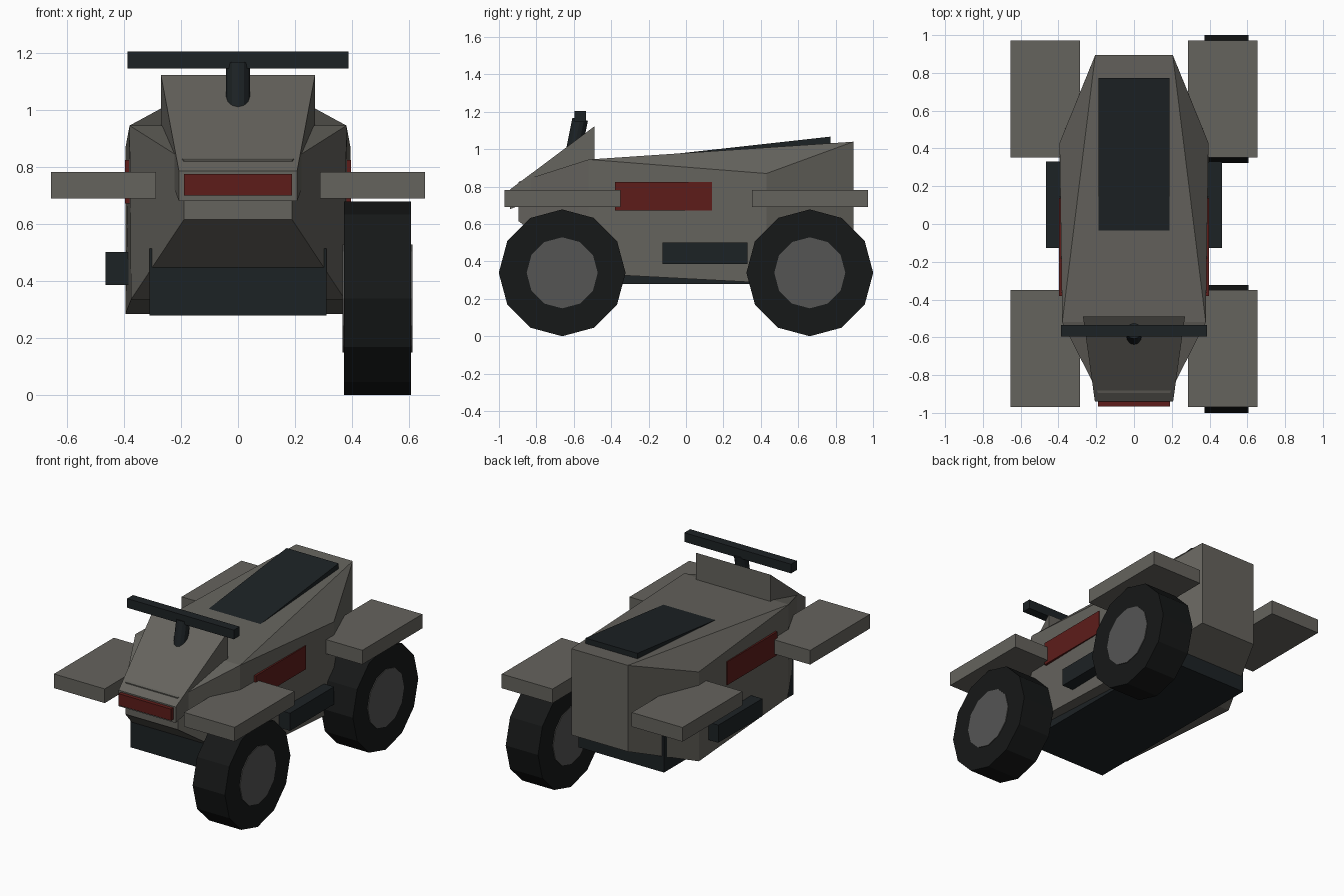
import bpy, bmesh, math
from mathutils import Matrix, Vector

if "Cube" in bpy.data.objects:
    bpy.data.objects.remove(bpy.data.objects["Cube"])


def mat(name, rgb):
    m = bpy.data.materials.new(name)
    m.diffuse_color = (*rgb, 1)
    m.use_nodes = True
    m.node_tree.nodes["Principled BSDF"].inputs["Base Color"].default_value = m.diffuse_color
    return m


PAINT = mat("warm_grey", (0.13, 0.125, 0.11))
DARK = mat("dark", (0.012, 0.016, 0.018))
TYRE = mat("rubber", (0.008, 0.009, 0.009))
HUB = mat("hub_grey", (0.09, 0.09, 0.088))
RED = mat("red", (0.11, 0.012, 0.01))


def finish(name, bm, material):
    bmesh.ops.recalc_face_normals(bm, faces=bm.faces)
    me = bpy.data.meshes.new(name)
    bm.to_mesh(me)
    bm.free()
    me.materials.append(material)
    ob = bpy.data.objects.new(name, me)
    bpy.context.collection.objects.link(ob)
    return ob


def box(name, x, y, z, material):
    """Box from (min, max) ranges."""
    bm = bmesh.new()
    bmesh.ops.create_cube(bm, size=1)
    for v in bm.verts:
        for i, (lo, hi) in enumerate((x, y, z)):
            v.co[i] = lo if v.co[i] < 0 else hi
    return finish(name, bm, material)


def hull(name, rings, material):
    """Convex shell around rectangular sections (y, half width low, half width high, z low, z high)."""
    bm = bmesh.new()
    for y, w0, w1, z0, z1 in rings:
        for s in (-1, 1):
            bm.verts.new((s * w0, y, z0))
            bm.verts.new((s * w1, y, z1))
    bmesh.ops.convex_hull(bm, input=bm.verts[:])
    bmesh.ops.dissolve_limit(bm, angle_limit=0.01, verts=bm.verts[:], edges=bm.edges[:])
    return finish(name, bm, material)


def cylinder(name, a, b, r, sides, material):
    """Cylinder between two points."""
    a, b = Vector(a), Vector(b)
    bm = bmesh.new()
    rot = (b - a).to_track_quat('Z', 'Y').to_matrix().to_4x4()
    bmesh.ops.create_cone(bm, cap_ends=True, segments=sides, radius1=r, radius2=r,
                          depth=(b - a).length,
                          matrix=Matrix.Translation((a + b) / 2) @ rot)
    return finish(name, bm, material)


# main body shell and front cowl
hull("body", [(0.895, 0.205, 0.205, 0.475, 1.04),
              (0.43, 0.395, 0.394, 0.285, 0.87),
              (-0.52, 0.375, 0.38, 0.335, 0.945),
              (-0.895, 0.19, 0.19, 0.615, 0.825)], PAINT)
hull("front_cowl", [(-0.49, 0.27, 0.27, 0.85, 1.122),
                    (-0.94, 0.207, 0.207, 0.68, 0.785)], PAINT)

# dark belly frame
box("belly_frame", (-0.31, 0.31), (-0.67, 0.67), (0.28, 0.515), DARK)

# wedge seat rising towards the back
hull("seat", [(-0.04, 0.188, 0.188, 0.90, 0.977),
              (0.772, 0.188, 0.188, 0.97, 1.067)], DARK)

# handlebar and its raked stem
box("handlebar", (-0.387, 0.387), (-0.595, -0.535), (1.145, 1.205), DARK)
cylinder("steering_stem", (0, -0.612, 0.93), (0, -0.566, 1.16), 0.042, 12, DARK)

# front red panel
box("front_panel", (-0.19, 0.19), (-0.965, -0.93), (0.70, 0.776), RED)

# mirrored side parts
for side, s in (("left", -1), ("right", 1)):
    def span(a, b):
        return tuple(sorted((s * a, s * b)))
    box(side + "_front_fender", span(0.287, 0.655), (-0.97, -0.35), (0.69, 0.783), PAINT)
    box(side + "_rear_fender", span(0.287, 0.655), (0.352, 0.972), (0.69, 0.783), PAINT)
    box(side + "_footrest", span(0.34, 0.465), (-0.126, 0.33), (0.387, 0.502), DARK)
    box(side + "_side_panel", span(0.35, 0.396), (-0.38, 0.138), (0.672, 0.825), RED)

# wheels sit on the right side only, as the views show
for end, y in (("front", -0.662), ("rear", 0.662)):
    cylinder(end + "_tyre", (0.372, y, 0.339), (0.606, y, 0.339), 0.339, 12, TYRE)
    cylinder(end + "_hub", (0.367, y, 0.339), (0.611, y, 0.339), 0.19, 12, HUB)
